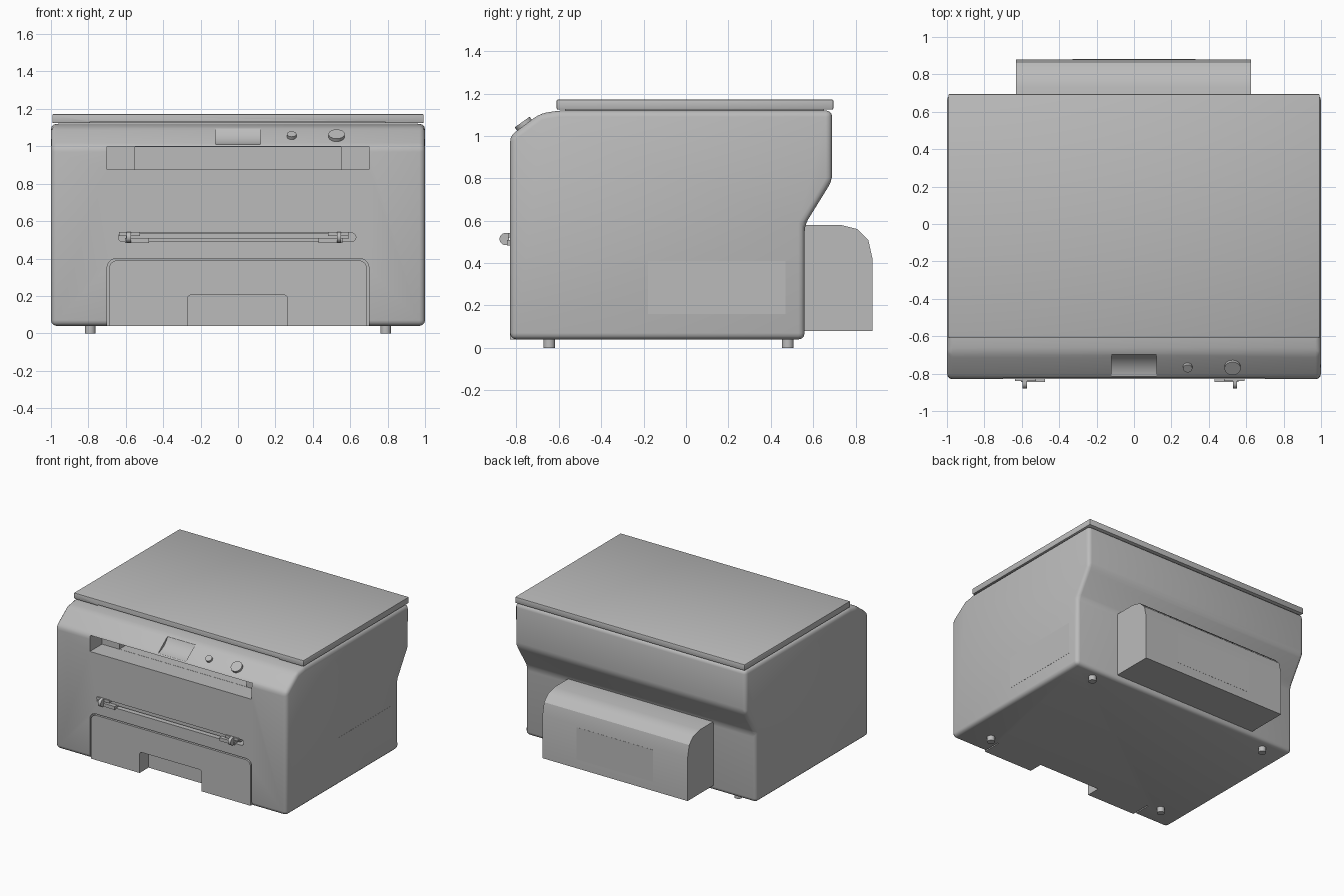
import bpy, bmesh, math
from mathutils import Vector, Matrix

cube = bpy.data.objects.get("Cube")
if cube:
    bpy.data.objects.remove(cube, do_unlink=True)

mat = bpy.data.materials.new("light grey plastic")
mat.use_nodes = True
GREY = (0.5, 0.5, 0.5, 1)
mat.diffuse_color = GREY
mat.node_tree.nodes["Principled BSDF"].inputs["Base Color"].default_value = GREY


def finish(name, bm):
    bmesh.ops.recalc_face_normals(bm, faces=bm.faces)
    me = bpy.data.meshes.new(name)
    bm.to_mesh(me)
    bm.free()
    me.materials.append(mat)
    ob = bpy.data.objects.new(name, me)
    bpy.context.collection.objects.link(ob)
    return ob


def prism(name, pts, axis, a, b):
    """Extrude a 2D outline: (y, z) along x, or (x, z) along y."""
    place = (lambda p, t: (t, p[0], p[1])) if axis == "x" else (lambda p, t: (p[0], t, p[1]))
    bm = bmesh.new()
    face = bm.faces.new([bm.verts.new(place(p, a)) for p in pts])
    res = bmesh.ops.extrude_face_region(bm, geom=[face])
    verts = [v for v in res["geom"] if isinstance(v, bmesh.types.BMVert)]
    bmesh.ops.translate(bm, verts=verts, vec=Vector(place((0, 0), b - a)))
    return finish(name, bm)


def box(name, x0, x1, y0, y1, z0, z1):
    return prism(name, [(x0, z0), (x1, z0), (x1, z1), (x0, z1)], "y", y0, y1)


def cylinder(name, centre, radius, depth, direction=(0, 0, 1), segments=24):
    bm = bmesh.new()
    turn = Vector((0, 0, 1)).rotation_difference(Vector(direction)).to_matrix().to_4x4()
    bmesh.ops.create_cone(bm, cap_ends=True, segments=segments, radius1=radius,
                          radius2=radius, depth=depth, matrix=Matrix.Translation(centre) @ turn)
    return finish(name, bm)


def rounded(x0, x1, z0, z1, r, bottom=True, steps=6):
    """Rectangle outline with round top corners and optional round bottom corners."""
    corners = [(x1 - r, z1 - r, 0), (x0 + r, z1 - r, 90)]
    if bottom:
        corners += [(x0 + r, z0 + r, 180), (x1 - r, z0 + r, 270)]
    pts = []
    for cx, cz, start in corners:
        for i in range(steps + 1):
            t = math.radians(start + 90 * i / steps)
            pts.append((cx + r * math.cos(t), cz + r * math.sin(t)))
    return pts if bottom else pts + [(x0, z0), (x1, z0)]


def shape(ob, bevel=0, cutters=(), segments=3):
    """Round the edges, cut the openings, then shade smooth."""
    if bevel:
        m = ob.modifiers.new("round", "BEVEL")
        m.width, m.segments, m.angle_limit = bevel, segments, math.radians(8)
    for c in cutters:
        m = ob.modifiers.new("cut", "BOOLEAN")
        m.object, m.operation, m.solver = c, "DIFFERENCE", "EXACT"
    bpy.context.view_layer.update()
    done = ob.evaluated_get(bpy.context.evaluated_depsgraph_get())
    me = bpy.data.meshes.new_from_object(done)
    ob.modifiers.clear()
    ob.data = me
    for c in cutters:
        bpy.data.objects.remove(c, do_unlink=True)
    bpy.ops.object.select_all(action="DESELECT")
    ob.select_set(True)
    bpy.context.view_layer.objects.active = ob
    bpy.ops.object.shade_smooth_by_angle(angle=math.radians(32))
    return ob


FRONT = -0.83
SLOPE = Vector((0, -0.58, 0.81)).normalized()

# Main housing with paper exit, feed slot, tray bay and finger scoop
body = prism("housing", [(FRONT, 0.04), (0.56, 0.04), (0.56, 0.58), (0.69, 0.79), (0.69, 1.12),
                         (-0.6, 1.12), (-0.69, 1.105), (FRONT, 1.0)], "x", -1, 1)
scoop_centre = Vector((0, -0.76, 1.055)) + SLOPE * 0.13
shape(body, 0.03, [
    box("exit_cutter", -0.7, 0.7, -0.9, -0.68, 0.875, 0.998),
    box("deep_exit_cutter", -0.55, 0.55, -0.9, -0.35, 0.876, 0.997),
    prism("feed_cutter", rounded(-0.64, 0.63, 0.492, 0.536, 0.021), "y", -0.9, -0.76),
    prism("tray_cutter", rounded(-0.7, 0.7, -0.02, 0.4, 0.05, False), "y", -0.9, -0.68),
    cylinder("scoop_cutter", scoop_centre, 0.152, 0.24, (1, 0, 0), 48),
])

# Paper tray with open hand grip
tray = prism("paper_tray", rounded(-0.69, 0.69, 0.04, 0.39, 0.045, False), "y", FRONT, -0.67)
shape(tray, 0, [prism("grip_cutter", rounded(-0.27, 0.265, -0.02, 0.205, 0.02, False),
                      "y", -0.9, -0.72)])

# Scanner bed and lid, with a lifting gap along the front
box("scanner_bed", -0.96, 0.96, -0.57, 0.65, 1.1, 1.135)
lid = box("scanner_lid", -0.993, 0.993, -0.61, 0.695, 1.124, 1.172)
shape(lid, 0.006, [box("lid_gap_cutter", -0.79, 0.785, -0.7, -0.585, 1.1, 1.133)], 2)

# Rear paper cover
shape(prism("rear_cover", [(0.53, 0.08), (0.88, 0.08), (0.88, 0.42), (0.86, 0.51), (0.81, 0.56),
                           (0.73, 0.58), (0.53, 0.58)], "x", -0.63, 0.625))

# Thin label plates on the side and the rear cover
box("side_label", 0.999, 1.001, -0.18, 0.47, 0.16, 0.41)
box("rear_label", -0.33, 0.33, 0.879, 0.881, 0.15, 0.4)

# Control buttons on the sloped panel
for name, x, r in (("small_button", 0.287, 0.025), ("large_button", 0.527, 0.043)):
    shape(cylinder(name, Vector((x, -0.762, 1.05)) + SLOPE * 0.004, r, 0.03, SLOPE))

# Manual feed bar and paper guides
box("feed_bar", -0.6, 0.59, -0.815, -0.75, 0.505, 0.534)
for side, x in (("right", -0.585), ("left", 0.54)):
    inward = 1 if x < 0 else -1
    near, far = sorted((x - 0.02 * inward, x + 0.11 * inward))
    box(side + "_guide_base", near, far, -0.845, -0.78, 0.484, 0.51)
    lo, hi = sorted((x - 0.05 * inward, x + 0.06 * inward))
    box(side + "_guide_rail", lo, hi, -0.84, -0.78, 0.52, 0.541)
    wing = [(-0.835, 0.485), (-0.835, 0.542)]
    wing += [(-0.852 - 0.028 * math.sin(math.pi * i / 10), 0.5135 + 0.0285 * math.cos(math.pi * i / 10))
             for i in range(11)]
    shape(prism(side + "_guide_tab", wing, "x", x - 0.012, x + 0.012))

# Feet
for fx, sx in (("right", -0.79), ("left", 0.79)):
    for fy, y in (("front", -0.645), ("back", 0.48)):
        shape(cylinder(f"{fy}_{fx}_foot", (sx, y, 0.03), 0.028, 0.06))
